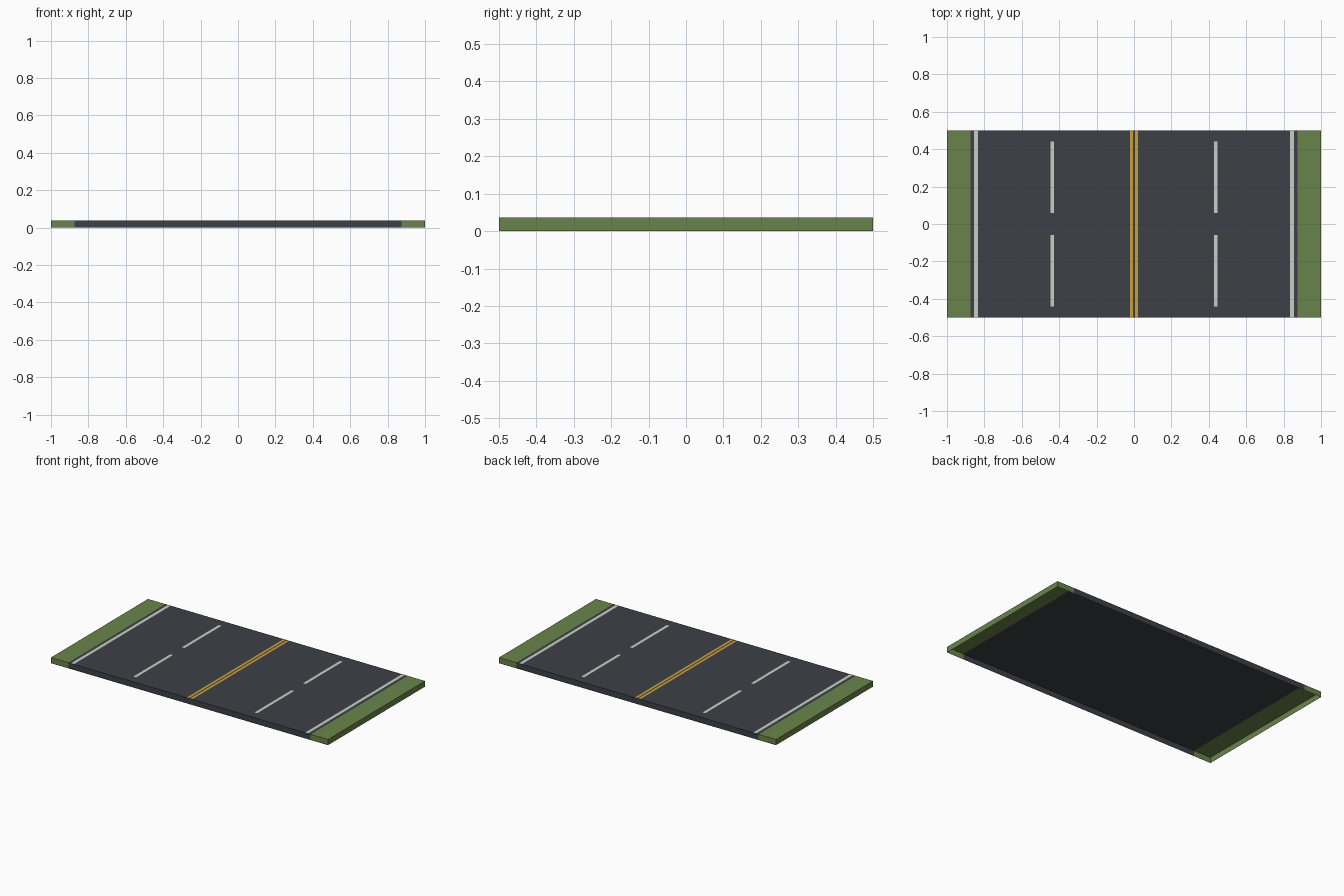
import bpy
import bmesh

cube = bpy.data.objects.get("Cube")
if cube:
    bpy.data.objects.remove(cube, do_unlink=True)

HALF_LENGTH = 0.5
HALF_ROAD = 0.875
TOP = 0.037
PAINT_LIFT = 0.0008


def make_material(name, color):
    mat = bpy.data.materials.new(name)
    mat.use_nodes = True
    mat.diffuse_color = (*color, 1)
    bsdf = mat.node_tree.nodes["Principled BSDF"]
    bsdf.inputs["Base Color"].default_value = (*color, 1)
    bsdf.inputs["Roughness"].default_value = 0.9
    return mat


asphalt = make_material("asphalt grey", (0.045, 0.051, 0.061))
grass = make_material("grass green", (0.144, 0.231, 0.069))
white = make_material("paint white", (0.61, 0.61, 0.565))
yellow = make_material("paint yellow", (0.61, 0.35, 0.04))


def finish(name, bm, mat):
    mesh = bpy.data.meshes.new(name)
    bm.to_mesh(mesh)
    bm.free()
    mesh.materials.append(mat)
    obj = bpy.data.objects.new(name, mesh)
    bpy.context.collection.objects.link(obj)
    return obj


def shell(name, x0, x1, mat, open_sides):
    """Slab with an open underside; sides that meet a neighbour are left open."""
    bm = bmesh.new()
    bmesh.ops.create_cube(bm, size=1)
    for v in bm.verts:
        v.co.x = x0 if v.co.x < 0 else x1
        v.co.y *= 2 * HALF_LENGTH
        v.co.z = 0 if v.co.z < 0 else TOP
    bm.normal_update()
    unwanted = [f for f in bm.faces
                if f.normal.z < -0.5 or any(f.normal.x * s > 0.5 for s in open_sides)]
    bmesh.ops.delete(bm, geom=unwanted, context="FACES")
    return finish(name, bm, mat)


def stripe(name, x, width, y0, y1, mat):
    """Flat painted strip just above the road surface."""
    bm = bmesh.new()
    z = TOP + PAINT_LIFT
    corners = ((x - width / 2, y0), (x + width / 2, y0),
               (x + width / 2, y1), (x - width / 2, y1))
    bm.faces.new([bm.verts.new((cx, cy, z)) for cx, cy in corners])
    return finish(name, bm, mat)


# Road slab between two grass verges
shell("road_surface", -HALF_ROAD, HALF_ROAD, asphalt, (-1, 1))
shell("grass_verge_right", -1, -HALF_ROAD, grass, (1,))
shell("grass_verge_left", HALF_ROAD, 1, grass, (-1,))

# Lane markings, repeated on both sides of the road
for side, s in (("right", -1), ("left", 1)):
    stripe(f"edge_line_{side}", s * 0.845, 0.021, -HALF_LENGTH, HALF_LENGTH, white)
    stripe(f"centre_line_{side}", s * 0.0125, 0.016, -HALF_LENGTH, HALF_LENGTH, yellow)
    for place, y in (("front", -0.25), ("back", 0.25)):
        stripe(f"lane_dash_{side}_{place}", s * HALF_ROAD / 2, 0.02, y - 0.19, y + 0.19, white)
